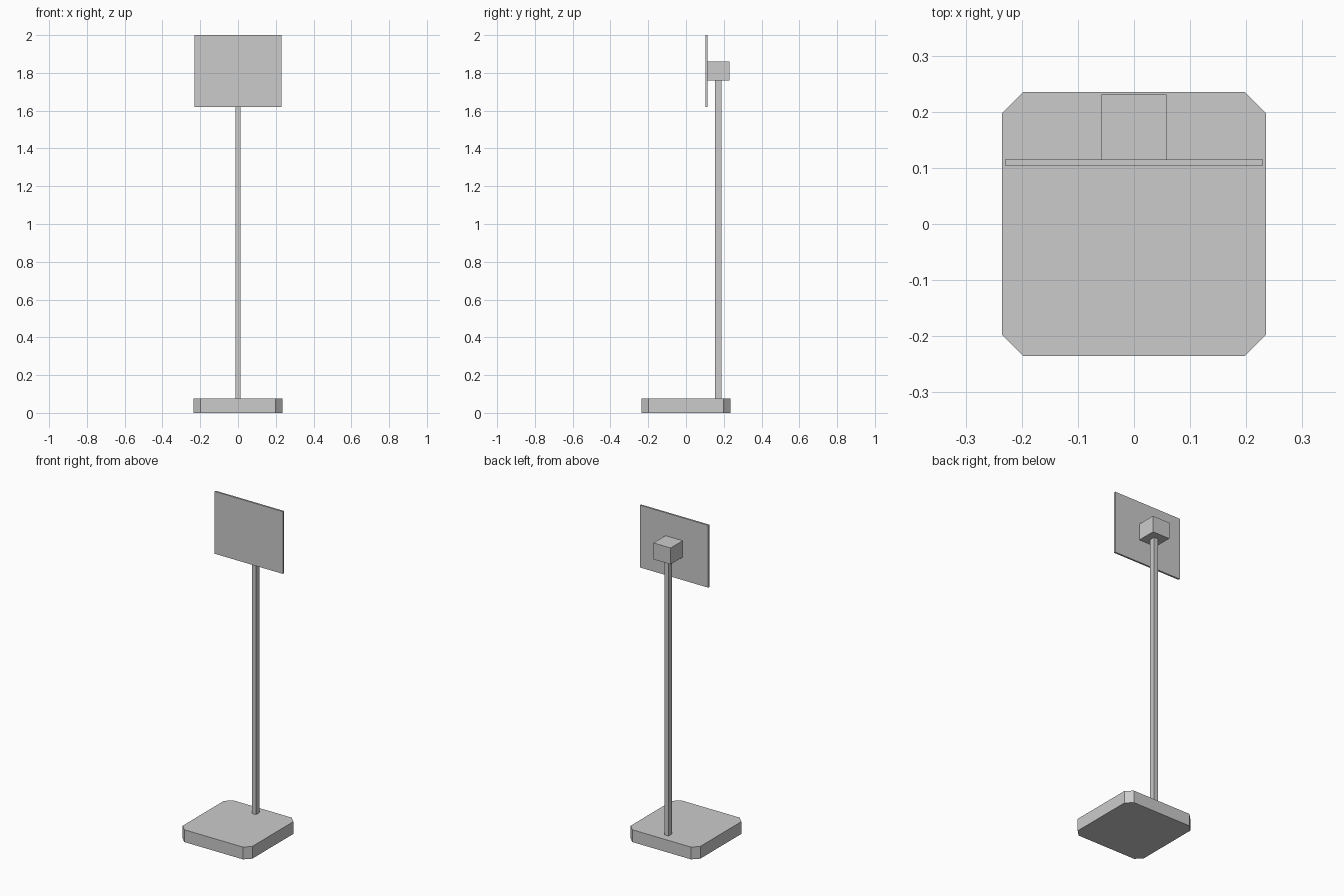
import bpy
import bmesh

if "Cube" in bpy.data.objects:
    bpy.data.objects.remove(bpy.data.objects["Cube"])


def box(name, x, y, z):
    """Box from (min, max) ranges on each axis."""
    bpy.ops.mesh.primitive_cube_add(size=1)
    obj = bpy.context.object
    obj.name = name
    for v in obj.data.vertices:
        v.co = [r[0] if c < 0 else r[1] for c, r in zip(v.co, (x, y, z))]
    return obj


# Base plate with its four upright corners cut at 45 degrees
H = 0.235
base = box("base", (-H, H), (-H, H), (0, 0.075))
bm = bmesh.new()
bm.from_mesh(base.data)
corners = [e for e in bm.edges
           if abs(e.verts[0].co.z - e.verts[1].co.z) > 0.01]
bmesh.ops.bevel(bm, geom=corners, offset=0.037, offset_type='OFFSET',
                segments=1, affect='EDGES')
# Fit the cut so it leaves the sides exactly at 0.198
for v in bm.verts:
    for i in (0, 1):
        if abs(v.co[i]) < H - 0.001:
            v.co[i] = 0.198 if v.co[i] > 0 else -0.198
bm.to_mesh(base.data)
bm.free()

# Upright pole near the back edge
box("pole", (-0.014, 0.014), (0.154, 0.188), (0.075, 1.76))

# Block holding the panel on top of the pole
box("mount_block", (-0.058, 0.058), (0.115, 0.231), (1.76, 1.86))

# Thin panel facing the front
box("panel", (-0.23, 0.23), (0.104, 0.115), (1.62, 2.0))
